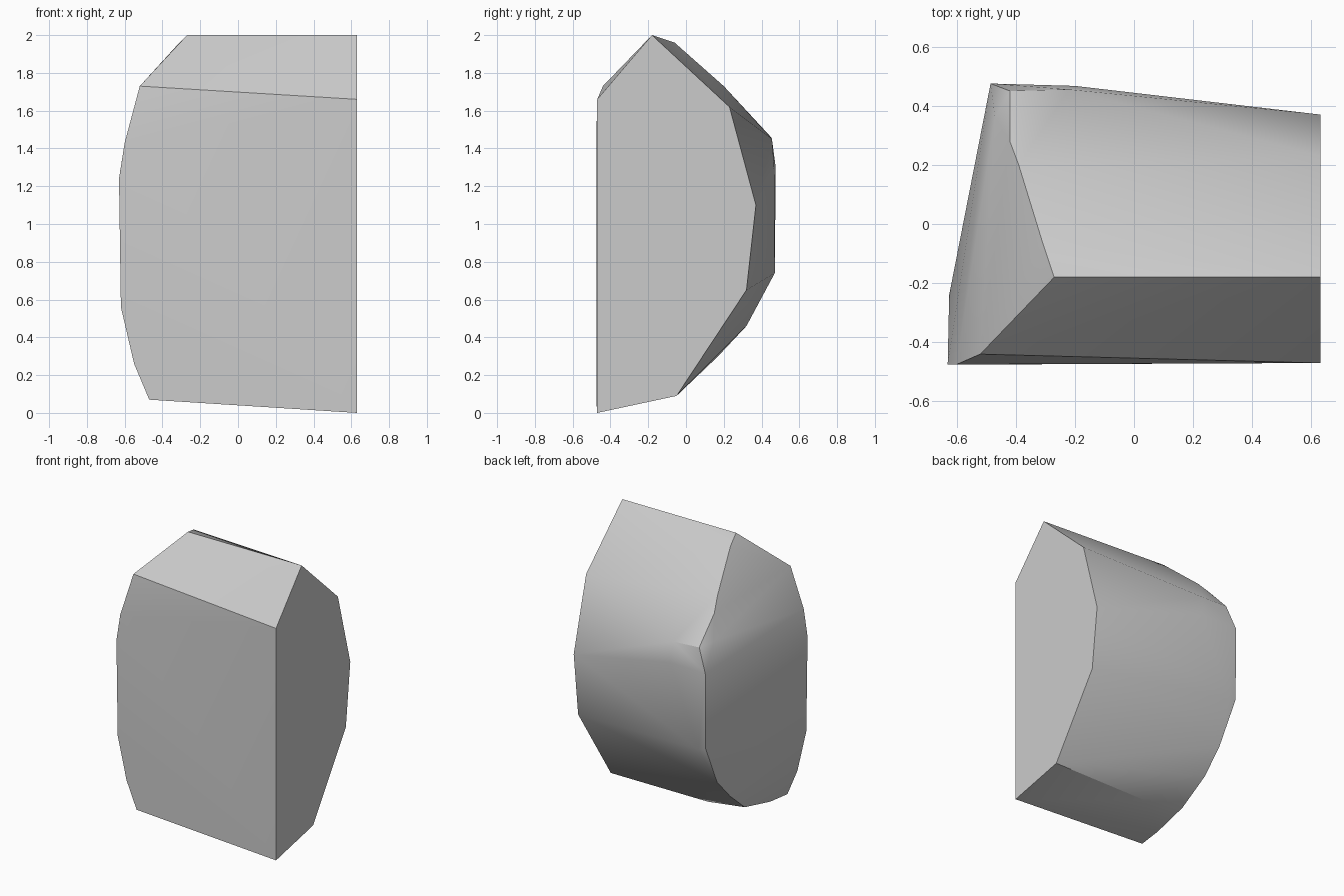
import bpy
import bmesh
import math

if "Cube" in bpy.data.objects:
    bpy.data.objects.remove(bpy.data.objects["Cube"], do_unlink=True)

# Flat cut end: (y, z) outline at one x
CUT_X = 0.63
cut_end = [(-0.47, 0), (-0.05, 0.09), (0.32, 0.65), (0.37, 1.1),
           (0.23, 1.62), (-0.18, 2), (-0.47, 1.66)]

# Front face: rounded (x, z) outline
FRONT_Y = -0.475
front_edge = [(-0.47, 0.07), (-0.55, 0.26), (-0.62, 0.56),
              (-0.63, 1.24), (-0.6, 1.43)]

# Rounded end: rim running from the ridge, down the back and underneath
rim = [(-0.52, -0.44, 1.73), (-0.27, -0.18, 2), (-0.31, -0.06, 1.96),
       (-0.39, 0.2, 1.73), (-0.42, 0.28, 1.64), (-0.47, 0.36, 1.48),
       (-0.42, 0.45, 1.46), (-0.485, 0.475, 1.3), (-0.485, 0.47, 0.76),
       (-0.43, 0.47, 0.74), (-0.47, 0.32, 0.46), (-0.47, 0.17, 0.3),
       (-0.445, -0.03, 0.14), (-0.457, -0.3, 0.08)]

# Corners of the back and underside, and the slight swell of the end face
body = [(-0.22, 0.455, 1.45), (-0.2, 0.467, 1.3), (-0.14, -0.05, 0.09),
        (-0.625, -0.24, 0.95)]

points = [(CUT_X, y, z) for y, z in cut_end]
points += [(x, FRONT_Y, z) for x, z in front_edge]
points += rim + body

# Wrap the outlines in one faceted skin
bm = bmesh.new()
for p in points:
    bm.verts.new(p)
hull = bmesh.ops.convex_hull(bm, input=bm.verts[:])
loose = [v for v in bm.verts if not v.link_faces]
bmesh.ops.delete(bm, geom=loose, context='VERTS')
bmesh.ops.dissolve_limit(bm, angle_limit=math.radians(2),
                         verts=bm.verts[:], edges=bm.edges[:])
bmesh.ops.recalc_face_normals(bm, faces=bm.faces[:])
mesh = bpy.data.meshes.new("cut_block")
bm.to_mesh(mesh)
bm.free()

block = bpy.data.objects.new("cut_block", mesh)
bpy.context.collection.objects.link(block)

# Plain grey
grey = bpy.data.materials.new("light_grey")
grey.use_nodes = True
colour = (0.6, 0.6, 0.6, 1)
grey.diffuse_color = colour
grey.node_tree.nodes["Principled BSDF"].inputs["Base Color"].default_value = colour
mesh.materials.append(grey)

# Soft shading with crisp main edges
bpy.ops.object.select_all(action='DESELECT')
block.select_set(True)
bpy.context.view_layer.objects.active = block
bpy.ops.object.shade_smooth_by_angle(angle=math.radians(30))
